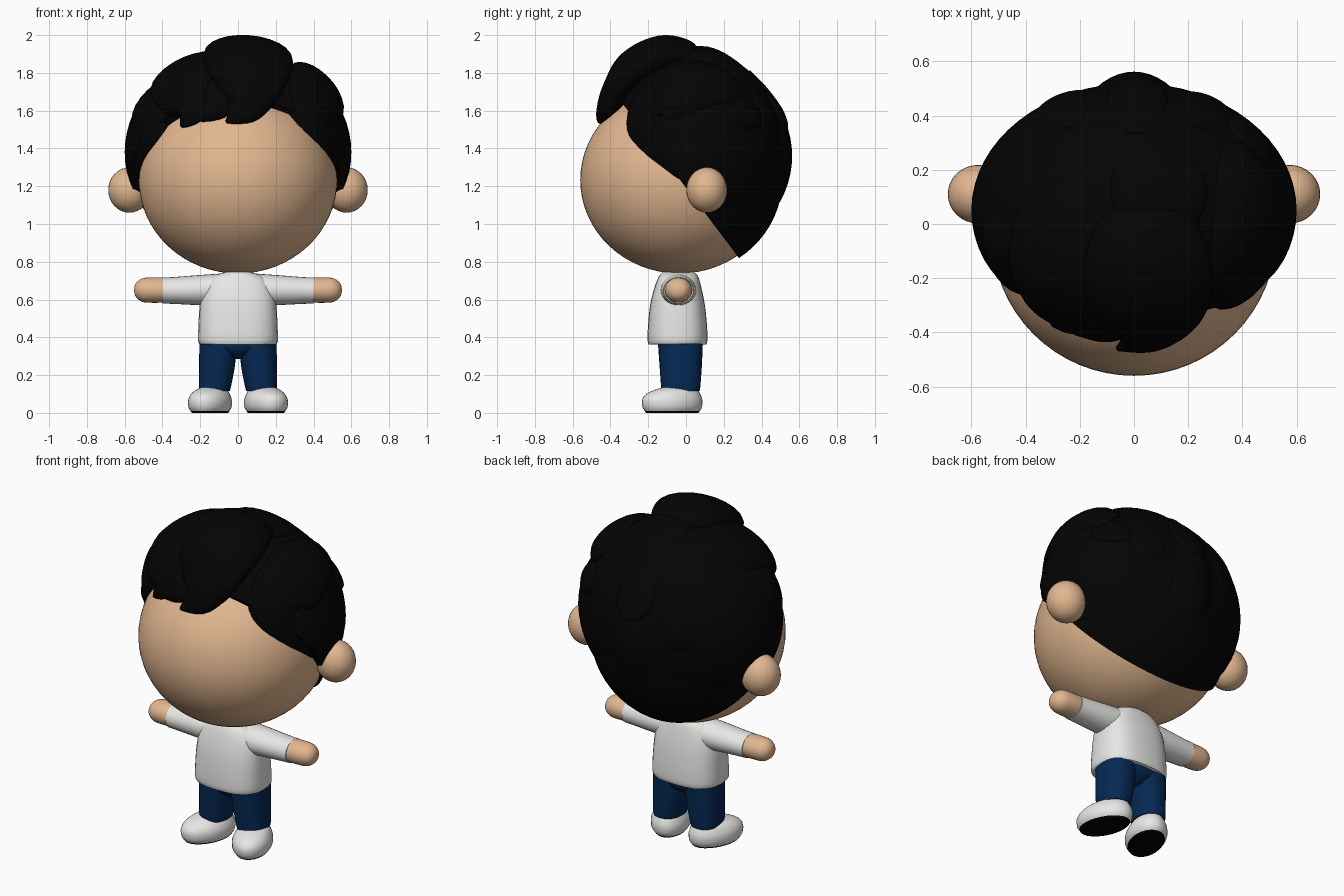
import bpy, bmesh, math
from mathutils import Vector, Matrix

if "Cube" in bpy.data.objects:
    bpy.data.objects.remove(bpy.data.objects["Cube"])


def material(name, rgb):
    m = bpy.data.materials.new(name)
    m.diffuse_color = (*rgb, 1)
    m.use_nodes = True
    m.node_tree.nodes["Principled BSDF"].inputs["Base Color"].default_value = m.diffuse_color
    return m


SKIN = material("skin", (0.76, 0.475, 0.28))
HAIR = material("black_hair", (0.0012, 0.0012, 0.0012))
WHITE = material("white_cloth", (0.80, 0.80, 0.78))
BLUE = material("navy_denim", (0.0015, 0.022, 0.088))
SOLE = material("black_rubber", (0.001, 0.001, 0.001))

HAIR_C, HAIR_R = Vector((0, 0.05, 1.38)), Vector((0.60, 0.47, 0.54))
RIDGE_C, RIDGE_R = Vector((0, 0.05, 1.36)), Vector((0.30, 0.512, 0.50))


def finish(name, bm, mat, angle=50):
    bmesh.ops.recalc_face_normals(bm, faces=bm.faces)
    me = bpy.data.meshes.new(name)
    bm.to_mesh(me)
    bm.free()
    me.materials.append(mat)
    ob = bpy.data.objects.new(name, me)
    bpy.context.collection.objects.link(ob)
    bpy.ops.object.select_all(action='DESELECT')
    ob.select_set(True)
    bpy.context.view_layer.objects.active = ob
    bpy.ops.object.shade_smooth_by_angle(angle=math.radians(angle))
    return ob


def ellipsoid_mesh(centre, radii, seg=48):
    bm = bmesh.new()
    mat = Matrix.Translation(centre) @ Matrix.Diagonal((*radii, 1))
    bmesh.ops.create_uvsphere(bm, u_segments=seg, v_segments=seg // 2, radius=1, matrix=mat)
    return bm


def spline(keys, steps):
    """Catmull-Rom interpolation of equal-length number tuples."""
    pts = [Vector(k) for k in keys]
    out = []
    for i in range(len(pts) - 1):
        p0, p1, p2 = pts[max(i - 1, 0)], pts[i], pts[i + 1]
        p3 = pts[min(i + 2, len(pts) - 1)]
        for s in range(steps):
            t = s / steps
            out.append(0.5 * (2 * p1 + (p2 - p0) * t + (2 * p0 - 5 * p1 + 4 * p2 - p3) * t * t
                              + (3 * p1 - p0 - 3 * p2 + p3) * t ** 3))
    return out + [pts[-1]]


def loft(name, rings, mat, n=28, power=2.0):
    """Skin rings of (centre, u axis, v axis) with superelliptic sections."""
    bm = bmesh.new()
    loops = []
    for c, u, v in rings:
        loop = []
        for k in range(n):
            a = 2 * math.pi * k / n
            ca, sa = math.cos(a), math.sin(a)
            p = c + u * math.copysign(abs(ca) ** (2 / power), ca) \
                  + v * math.copysign(abs(sa) ** (2 / power), sa)
            loop.append(bm.verts.new(p))
        loops.append(loop)
    for a, b in zip(loops, loops[1:]):
        for k in range(n):
            bm.faces.new((a[k], a[(k + 1) % n], b[(k + 1) % n], b[k]))
    bm.faces.new(loops[0])
    bm.faces.new(loops[-1])
    return finish(name, bm, mat)


def upright(name, keys, mat, turn=0, origin=(0, 0), power=2.0, steps=3):
    """Vertical loft; keys are (z, rx, ry, cx, cy), turned about origin."""
    rot = Matrix.Rotation(turn, 3, 'Z')
    o = Vector((*origin, 0))
    rings = [(o + rot @ Vector((cx, cy, 0)) + Vector((0, 0, z)),
              rot @ Vector((rx, 0, 0)), rot @ Vector((0, ry, 0)))
             for z, rx, ry, cx, cy in (tuple(k) for k in spline(keys, steps))]
    return loft(name, rings, mat, power=power)


def sideways(name, keys, side, mat):
    """Loft along x; keys are (x, z, ry, rz)."""
    rings = [(Vector((side * x, -0.04, z)), Vector((0, ry, 0)), Vector((0, 0, rz)))
             for x, z, ry, rz in (tuple(k) for k in spline(keys, 4))]
    return loft(name, rings, mat)


def lock(name, keys):
    """Flattened hair lock; keys are (x, y, z, half width, half thickness)."""
    k = [tuple(v) for v in spline(keys, 6)]
    pts = [Vector(p[:3]) for p in k]
    rings = []
    for i, p in enumerate(pts):
        t = (pts[min(i + 1, len(pts) - 1)] - pts[max(i - 1, 0)]).normalized()
        d = p - HAIR_C
        n = Vector([d[j] / HAIR_R[j] ** 2 for j in range(3)])
        u = t.cross(n).normalized()
        v = u.cross(t).normalized()
        rings.append((p, u * max(k[i][3], 0.004), v * max(k[i][4], 0.004)))
    return loft(name, rings, HAIR, n=24)


def hair_shell(name, centre, radii):
    """Ellipsoid sliced along the sloping hairline."""
    bm = ellipsoid_mesh(centre, radii, 64)
    cut = bmesh.ops.bisect_plane(bm, geom=bm.verts[:] + bm.edges[:] + bm.faces[:],
                                 plane_co=(0, -0.33, 1.63), plane_no=(0, 0.77, 0.58),
                                 clear_inner=True)
    bmesh.ops.edgeloop_fill(bm, edges=[e for e in cut["geom_cut"]
                                       if isinstance(e, bmesh.types.BMEdge)])
    return finish(name, bm, HAIR)


def back_y(x, z):
    """Depth of the hair surface at the back of the head."""
    ys = []
    for c, r in ((HAIR_C, HAIR_R), (RIDGE_C, RIDGE_R)):
        q = 1 - ((x - c.x) / r.x) ** 2 - ((z - c.z) / r.z) ** 2
        ys.append(c.y + r.y * math.sqrt(max(q, 0)))
    return max(ys)


# head and ears
finish("head", ellipsoid_mesh((0, -0.035, 1.233), (0.525, 0.525, 0.495), 64), SKIN)
for s, side in ((1, "left"), (-1, "right")):
    finish(f"{side}_ear", ellipsoid_mesh((s * 0.575, 0.11, 1.18), (0.112, 0.108, 0.12), 32), SKIN)

# hair volume: crown cap, back ridge and close-cropped nape
hair_shell("hair_cap", HAIR_C, HAIR_R)
hair_shell("hair_back_ridge", RIDGE_C, RIDGE_R)
hair_shell("hair_nape", (0, -0.03, 1.235), (0.54, 0.54, 0.508))

# fringe and side locks
lock("crown_lock", [(0.05, 0.06, 1.90, 0.08, 0.03), (0.05, 0.02, 1.90, 0.17, 0.07),
                    (0.05, -0.12, 1.895, 0.23, 0.105), (0.06, -0.27, 1.83, 0.23, 0.10),
                    (0.06, -0.36, 1.72, 0.18, 0.08), (0.03, -0.42, 1.61, 0.10, 0.055),
                    (-0.06, -0.46, 1.54, 0.01, 0.01)])
lock("rear_crown_lock", [(0.06, -0.08, 1.88, 0.12, 0.04), (0.09, 0.10, 1.885, 0.18, 0.05),
                         (0.08, 0.26, 1.81, 0.15, 0.045), (0.02, 0.40, 1.70, 0.02, 0.02)])
lock("fringe_lock", [(0.12, -0.29, 1.77, 0.09, 0.06), (0.14, -0.35, 1.70, 0.08, 0.05),
                     (0.10, -0.40, 1.63, 0.06, 0.04), (0.0, -0.44, 1.56, 0.01, 0.01)])
lock("middle_fringe_lock", [(-0.08, -0.28, 1.75, 0.12, 0.06), (-0.09, -0.35, 1.68, 0.11, 0.05),
                            (-0.13, -0.39, 1.61, 0.08, 0.04), (-0.22, -0.40, 1.55, 0.01, 0.01)])
lock("swept_lock", [(-0.18, 0.17, 1.82, 0.08, 0.05), (-0.24, 0.03, 1.805, 0.19, 0.09),
                    (-0.27, -0.15, 1.76, 0.21, 0.10), (-0.26, -0.28, 1.67, 0.17, 0.08),
                    (-0.25, -0.355, 1.585, 0.09, 0.045), (-0.30, -0.37, 1.515, 0.01, 0.01)])
lock("parted_lock", [(0.37, 0.28, 1.67, 0.08, 0.04), (0.40, 0.15, 1.72, 0.15, 0.08),
                     (0.41, -0.01, 1.705, 0.19, 0.095), (0.39, -0.14, 1.62, 0.19, 0.095),
                     (0.41, -0.19, 1.53, 0.15, 0.07), (0.48, -0.13, 1.40, 0.10, 0.05),
                     (0.53, -0.02, 1.25, 0.02, 0.02)])
lock("temple_lock", [(-0.40, 0.07, 1.70, 0.10, 0.05), (-0.43, -0.06, 1.63, 0.17, 0.09),
                     (-0.46, -0.14, 1.51, 0.14, 0.07), (-0.50, -0.10, 1.38, 0.08, 0.045),
                     (-0.54, -0.03, 1.25, 0.02, 0.02)])

# layered locks lying on the back of the cap: top x, tip x, top z, tip z
for i, (xa, xb, za, zb) in enumerate([(0.0, 0.02, 1.80, 1.49), (-0.24, -0.28, 1.72, 1.36),
                                      (0.24, 0.28, 1.72, 1.40), (0.40, 0.45, 1.66, 1.50)]):
    keys = []
    for t, w, h in ((0, 0.05, 0.02), (0.3, 0.10, 0.03), (0.65, 0.11, 0.034),
                    (0.9, 0.07, 0.030), (1, 0.01, 0.01)):
        x, z = xa + (xb - xa) * t, za + (zb - za) * t
        keys.append((x, back_y(x, z) - 0.022, z, w, h))
    lock(f"back_lock_{i + 1}", keys)

# shirt body
upright("shirt", [(0.362, 0.190, 0.143, 0, -0.045), (0.372, 0.210, 0.157, 0, -0.045),
                  (0.45, 0.210, 0.157, 0, -0.045), (0.57, 0.203, 0.145, 0, -0.045),
                  (0.66, 0.185, 0.125, 0, -0.043), (0.72, 0.14, 0.105, 0, -0.04),
                  (0.745, 0.07, 0.085, 0, -0.04)], WHITE, power=2.7)

# hips joining the trouser legs
upright("hips", [(0.285, 0.04, 0.06, 0, -0.03), (0.315, 0.11, 0.10, 0, -0.03),
                 (0.35, 0.19, 0.118, 0, -0.03), (0.40, 0.198, 0.12, 0, -0.03)], BLUE)

for s, side in ((1, "left"), (-1, "right")):
    # arm
    sideways(f"{side}_sleeve", [(0.05, 0.652, 0.098, 0.088), (0.20, 0.65, 0.092, 0.080),
                                (0.34, 0.648, 0.083, 0.071), (0.40, 0.648, 0.080, 0.069)], s, WHITE)
    sideways(f"{side}_hand", [(0.38, 0.65, 0.074, 0.066), (0.45, 0.65, 0.074, 0.067),
                              (0.50, 0.65, 0.068, 0.064), (0.53, 0.65, 0.052, 0.048),
                              (0.545, 0.65, 0.03, 0.028), (0.55, 0.65, 0.005, 0.005)], s, SKIN)
    # trouser leg
    upright(f"{side}_trouser_leg", [(0.115, 0.080, 0.10, s * 0.124, -0.028),
                                    (0.14, 0.085, 0.104, s * 0.122, -0.028),
                                    (0.25, 0.095, 0.112, s * 0.111, -0.028),
                                    (0.39, 0.100, 0.120, s * 0.104, -0.03)], BLUE, power=2.3)
    # shoe with toe turned outwards
    place = dict(turn=s * math.radians(20), origin=(s * 0.148, -0.073))
    upright(f"{side}_shoe", [(0.008, 0.094, 0.150, 0, 0), (0.03, 0.106, 0.163, 0, 0),
                             (0.065, 0.108, 0.166, 0, 0), (0.095, 0.098, 0.153, 0, 0.004),
                             (0.12, 0.080, 0.122, 0, 0.02), (0.137, 0.05, 0.08, 0, 0.04)],
            WHITE, **place)
    upright(f"{side}_sole", [(0.0, 0.088, 0.144, 0, 0), (0.009, 0.095, 0.151, 0, 0)],
            SOLE, steps=1, **place)
